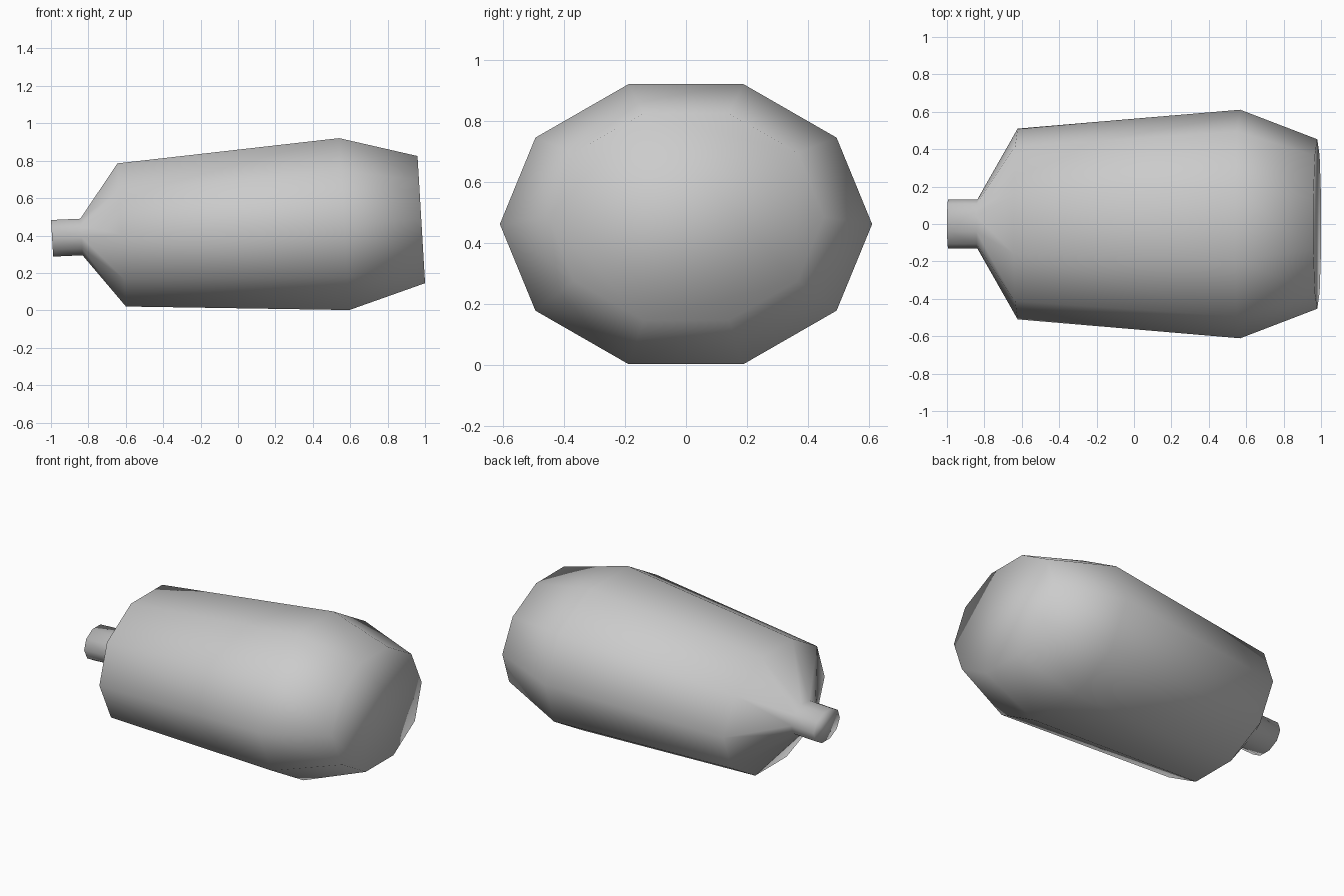
import bpy, bmesh
from math import cos, sin, pi, radians

if "Cube" in bpy.data.objects:
    bpy.data.objects.remove(bpy.data.objects["Cube"])

SIDES = 10
TILT = radians(3.4)

# Ring stations along the bottle: centre x, centre z, half width y, half height
rings = [
    (-0.994, 0.385, 0.132, 0.103),   # mouth
    (-0.837, 0.392, 0.132, 0.103),   # neck base
    (-0.622, 0.403, 0.510, 0.403),   # shoulder
    (0.568, 0.461, 0.611, 0.484),    # widest ring
    (0.980, 0.485, 0.453, 0.358),    # base
]

bm = bmesh.new()


def add_ring(cx, cz, ry, rz):
    verts = []
    for i in range(SIDES):
        a = 2 * pi * i / SIDES
        h = rz * sin(a)
        verts.append(bm.verts.new((cx - h * sin(TILT), ry * cos(a), cz + h * cos(TILT))))
    return verts


# Tilted bottle skin with closed ends
loops = [add_ring(*r) for r in rings]
for a, b in zip(loops, loops[1:]):
    for i in range(SIDES):
        j = (i + 1) % SIDES
        bm.faces.new((a[i], a[j], b[j], b[i]))
bm.faces.new(loops[0])
bm.faces.new(loops[-1])
bmesh.ops.recalc_face_normals(bm, faces=bm.faces[:])

# Smooth over the whole surface, caps included
for f in bm.faces:
    f.smooth = True

mesh = bpy.data.meshes.new("bottle")
bm.to_mesh(mesh)
bm.free()
bottle = bpy.data.objects.new("bottle", mesh)
bpy.context.collection.objects.link(bottle)
